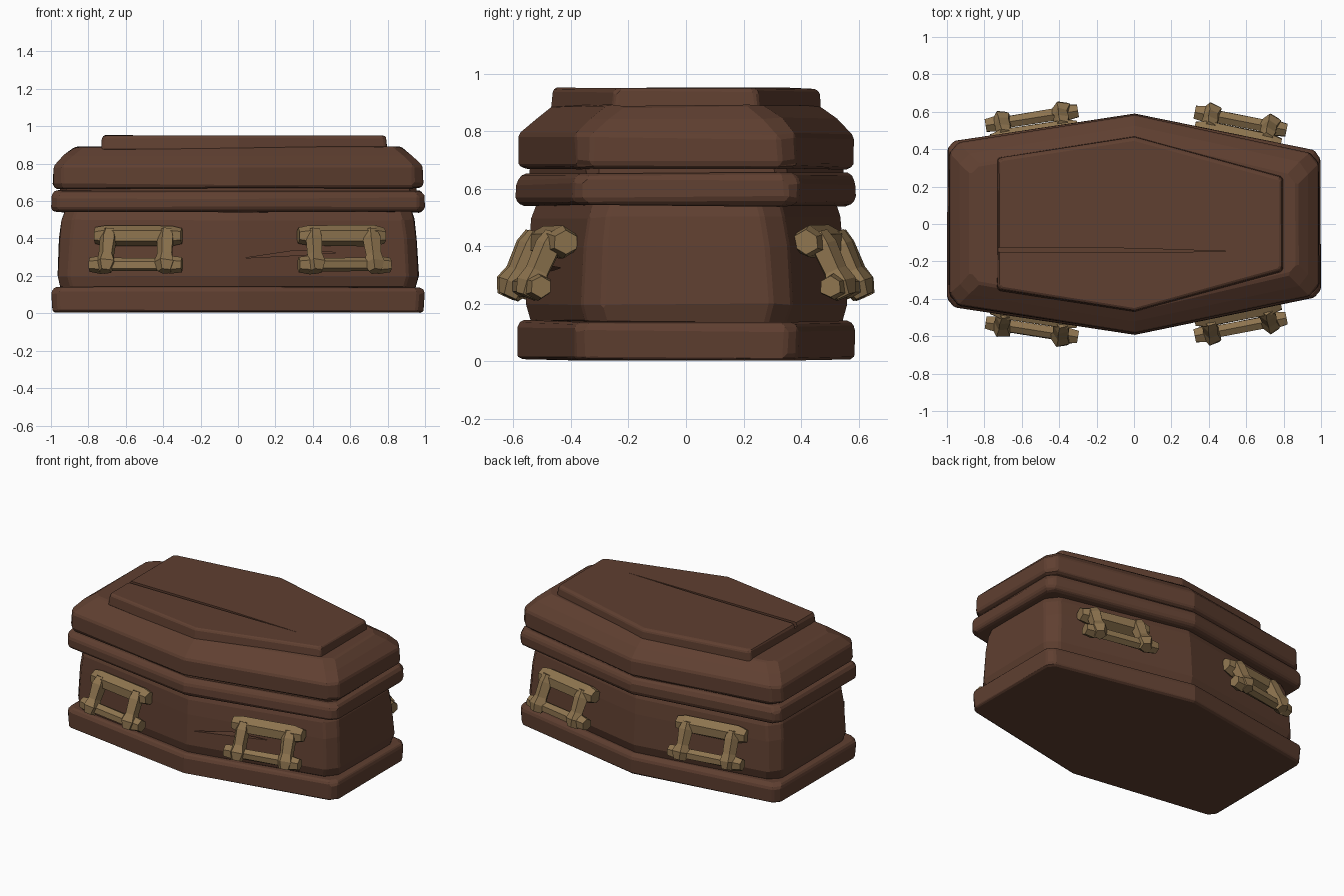
import bpy, bmesh, math, random
from mathutils import Vector, Matrix

random.seed(4)
if "Cube" in bpy.data.objects:
    bpy.data.objects.remove(bpy.data.objects["Cube"], do_unlink=True)


def material(name, color):
    m = bpy.data.materials.new(name)
    m.use_nodes = True
    m.diffuse_color = color
    m.node_tree.nodes["Principled BSDF"].inputs["Base Color"].default_value = color
    return m


WOOD = material("dark brown wood", (0.115, 0.050, 0.030, 1))
BRASS = material("aged brass", (0.27, 0.175, 0.078, 1))


def finish(bm, name, mat, bevel=0.0):
    bmesh.ops.recalc_face_normals(bm, faces=bm.faces)
    me = bpy.data.meshes.new(name)
    bm.to_mesh(me)
    bm.free()
    me.materials.append(mat)
    ob = bpy.data.objects.new(name, me)
    bpy.context.collection.objects.link(ob)
    if bevel:
        mod = ob.modifiers.new("worn edges", 'BEVEL')
        mod.width = bevel
        mod.segments = 1
        mod.limit_method = 'ANGLE'
        mod.angle_limit = math.radians(35)
    return ob


def outline(d, foot=(-1.0, 0.435), mid=0.59, head=(1.0, 0.385), cut=0.035):
    """Six-sided outline, inset by d, with the four end corners chamfered."""
    (x0, y0), (x1, y1) = foot, head
    x0, x1, y0, y1, mid = x0 + d, x1 - d, y0 - d, y1 - d, mid - d
    half = [(x0, y0 - cut), (x0 + cut, y0 + cut * 0.2), (0, mid),
            (x1 - cut, y1 + cut * 0.2), (x1, y1 - cut)]
    return half + [(x, -y) for x, y in reversed(half)]


def loft(name, layers, wobble=0.005, bevel=0.01, **shape):
    """Stack outlines given as (height, inset) into one closed solid."""
    bm = bmesh.new()
    rings = []
    for z, d in layers:
        rings.append([bm.verts.new((x + random.uniform(-wobble, 0) * (1 if x > 0 else -1),
                                    y + random.uniform(-wobble, wobble),
                                    z + random.uniform(-wobble, wobble)))
                      for x, y in outline(d, **shape)])
    for a, b in zip(rings, rings[1:]):
        for i in range(len(a)):
            j = (i + 1) % len(a)
            bm.faces.new((a[i], a[j], b[j], b[i]))
    bm.faces.new(rings[0])
    bm.faces.new(rings[-1])
    return finish(bm, name, WOOD, bevel)


def carve(ob, path, depth):
    """Cut a tapering crack, with its outline given by points, into a part."""
    bm = bmesh.new()
    near = [bm.verts.new(Vector(p) - Vector(depth)) for p in path]
    far = [bm.verts.new(Vector(p) + Vector(depth)) for p in path]
    bm.faces.new(near)
    bm.faces.new(far)
    for i in range(len(path)):
        j = (i + 1) % len(path)
        bm.faces.new((near[i], near[j], far[j], far[i]))
    cutter = finish(bm, "crack_cutter", WOOD)
    cutter.hide_render = True
    mod = ob.modifiers.new("crack", 'BOOLEAN')
    mod.operation = 'DIFFERENCE'
    mod.object = cutter
    bpy.context.view_layer.objects.active = ob
    for m in list(ob.modifiers):
        bpy.ops.object.modifier_apply(modifier=m.name)
    bpy.data.objects.remove(cutter, do_unlink=True)


# Box, from the plinth up to the lid
loft("plinth", [(0.005, 0.012), (0.02, 0.005), (0.115, 0.0), (0.14, 0.018)], wobble=0.004)
body = loft("body", [(0.13, 0.05), (0.2, 0.032), (0.4, 0.042), (0.50, 0.055), (0.56, 0.075)], cut=0.06)
loft("rim", [(0.54, 0.02), (0.56, 0.0), (0.625, 0.0), (0.655, 0.02)])
loft("lid_seam", [(0.64, 0.045), (0.70, 0.045)], bevel=0)
loft("lid", [(0.668, 0.02), (0.69, 0.008), (0.785, 0.01), (0.845, 0.065), (0.89, 0.125)], cut=0.05)
panel = loft("lid_panel", [(0.87, -0.005), (0.935, 0.0), (0.95, 0.012)], wobble=0.003, bevel=0.006,
             foot=(-0.73, 0.35), mid=0.465, head=(0.795, 0.25), cut=0.012)

# Weathering cracks
carve(panel, [(-0.76, -0.125, 0.95), (-0.76, -0.15, 0.95), (0.56, -0.148, 0.95), (0, -0.13, 0.95)],
      (0, 0, 0.03))
carve(body, [(0.03, -0.53, 0.295), (0.3, -0.49, 0.335), (0.54, -0.45, 0.325), (0.32, -0.49, 0.31)],
      (0, 0.06, 0))


def rod(bm, start, end, radius, sides=6, flat=1.0, rings=((0, 0.75), (0.12, 1), (0.88, 1), (1, 0.75))):
    """Faceted bar whose thickness varies along its length."""
    a, b = Vector(start), Vector(end)
    turn = (b - a).to_track_quat('Z', 'Y')
    loops = []
    for t, s in rings:
        loop = []
        for i in range(sides):
            ang = math.tau * (i + 0.5) / sides
            r = radius * s * random.uniform(0.92, 1.08)
            loop.append(bm.verts.new(a.lerp(b, t) + turn @ Vector((math.cos(ang) * r, math.sin(ang) * r * flat, 0))))
        loops.append(loop)
    for p, q in zip(loops, loops[1:]):
        for i in range(sides):
            j = (i + 1) % sides
            bm.faces.new((p[i], p[j], q[j], q[i]))
    bm.faces.new(loops[0])
    bm.faces.new(loops[-1])


# Handles: local x runs along the wall, -y points away from it
def handle(name, x, y, angle, side):
    bm = bmesh.new()
    rod(bm, (-0.235, -0.015, 0.415), (0.235, -0.015, 0.415), 0.062, flat=0.9)
    rod(bm, (-0.25, -0.105, 0.26), (0.25, -0.105, 0.26), 0.052,
        rings=((0, 0.75), (0.13, 0.95), (0.2, 0.7), (0.8, 0.7), (0.87, 0.95), (1, 0.75)))
    for u in (-0.155, 0.155):
        rod(bm, (u, -0.04, 0.445), (u * 1.04, -0.14, 0.225), 0.05, sides=5,
            rings=((0, 0.7), (0.2, 0.95), (0.6, 0.85), (0.8, 1.2), (1, 0.75)))
    bm.transform(Matrix.Translation((x, -y, 0)) @ Matrix.Rotation(angle, 4, 'Z'))
    if side > 0:
        bm.transform(Matrix.Scale(-1, 4, (0, 1, 0)))
    finish(bm, name, BRASS)


for side, label in ((-1, "front"), (1, "back")):
    handle(label + "_right_handle", -0.53, 0.462, -math.radians(9), side)
    handle(label + "_left_handle", 0.55, 0.447, math.radians(11), side)
